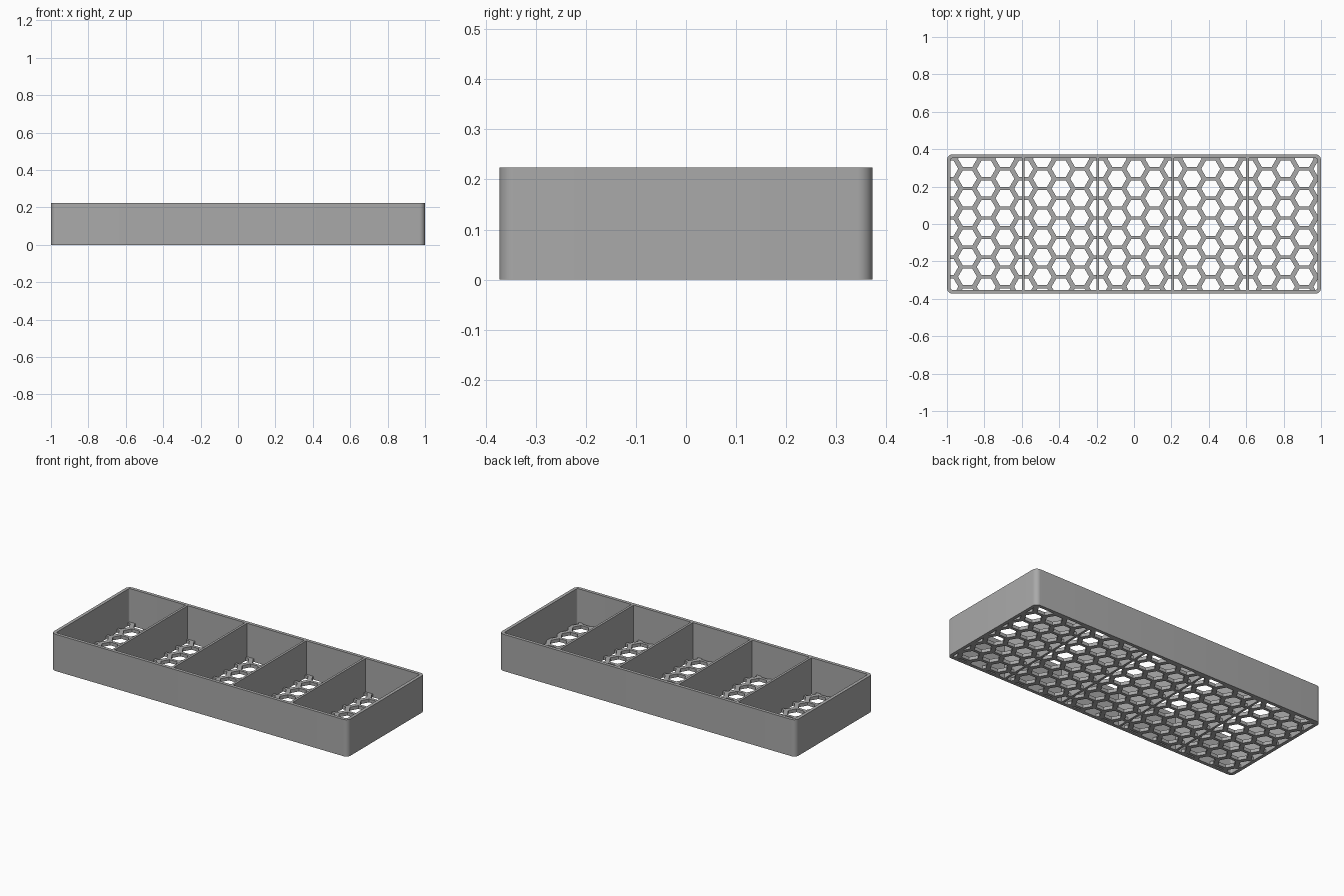
import bpy, bmesh, math

old = bpy.data.objects.get("Cube")
if old:
    bpy.data.objects.remove(old, do_unlink=True)

LENGTH, WIDTH, HEIGHT = 2.0, 0.745, 0.224
WALL, FLOOR, DIVIDER = 0.02, 0.02, 0.014
RADIUS = 0.03

grey = bpy.data.materials.new("plain grey")
grey.use_nodes = True
colour = (0.4, 0.4, 0.4, 1)
grey.diffuse_color = colour
grey.node_tree.nodes["Principled BSDF"].inputs["Base Color"].default_value = colour


def finish(bm, name):
    bmesh.ops.recalc_face_normals(bm, faces=bm.faces)
    mesh = bpy.data.meshes.new(name)
    bm.to_mesh(mesh)
    bm.free()
    mesh.materials.append(grey)
    obj = bpy.data.objects.new(name, mesh)
    bpy.context.collection.objects.link(obj)
    return obj


def rounded_rect(hx, hy, r, steps=8):
    points = []
    for k, (sx, sy) in enumerate([(1, 1), (-1, 1), (-1, -1), (1, -1)]):
        for i in range(steps + 1):
            a = math.pi / 2 * (k + i / steps)
            points.append((sx * (hx - r) + r * math.cos(a), sy * (hy - r) + r * math.sin(a)))
    return points


def prism(bm, points, z0, z1):
    face = bm.faces.new([bm.verts.new((x, y, z0)) for x, y in points])
    top = bmesh.ops.extrude_face_region(bm, geom=[face])["geom"]
    bmesh.ops.translate(bm, vec=(0, 0, z1 - z0), verts=[v for v in top if isinstance(v, bmesh.types.BMVert)])


# Outer wall: rounded ring swept from the ground to the rim
bm = bmesh.new()
outer = rounded_rect(LENGTH / 2, WIDTH / 2, RADIUS)
inner = rounded_rect(LENGTH / 2 - WALL, WIDTH / 2 - WALL, RADIUS - WALL)
loops = [[bm.verts.new((x, y, z)) for x, y in pts]
         for pts, z in ((outer, 0), (outer, HEIGHT), (inner, HEIGHT), (inner, 0))]
n = len(outer)
for a, b in zip(loops, loops[1:] + loops[:1]):
    for i in range(n):
        j = (i + 1) % n
        bm.faces.new((a[i], a[j], b[j], b[i]))
wall = finish(bm, "outer_wall")

# Dividers between the five compartments
for i in range(1, 5):
    x = -LENGTH / 2 + i * LENGTH / 5
    y = WIDTH / 2 - WALL
    bm = bmesh.new()
    prism(bm, [(x, -y), (x + DIVIDER, -y), (x + DIVIDER, y), (x, y)], 0, HEIGHT)
    finish(bm, f"divider_{i}")

# Floor plate with a honeycomb of flat-topped holes
bm = bmesh.new()
prism(bm, inner, 0, FLOOR)
floor = finish(bm, "honeycomb_floor")

COLUMN, ROW, HEX = 0.1, 0.105, 0.0505
bm = bmesh.new()
for c in range(21):
    for r in range(-4, 5):
        cx = -0.99 + c * COLUMN
        cy = (r + 0.5 * (c % 2)) * ROW - 0.02
        prism(bm, [(cx + HEX * math.cos(math.pi / 3 * k), cy + HEX * math.sin(math.pi / 3 * k))
                   for k in range(6)], -0.05, FLOOR + 0.05)
cutter = finish(bm, "hole_cutter")
cutter.hide_render = True
cutter.hide_set(True)
cut = floor.modifiers.new("holes", "BOOLEAN")
cut.operation = "DIFFERENCE"
cut.solver = "EXACT"
cut.object = cutter

# Smooth rounded corners with crisp rims
bpy.ops.object.select_all(action="DESELECT")
wall.select_set(True)
bpy.context.view_layer.objects.active = wall
bpy.ops.object.shade_smooth_by_angle(angle=math.radians(30))
